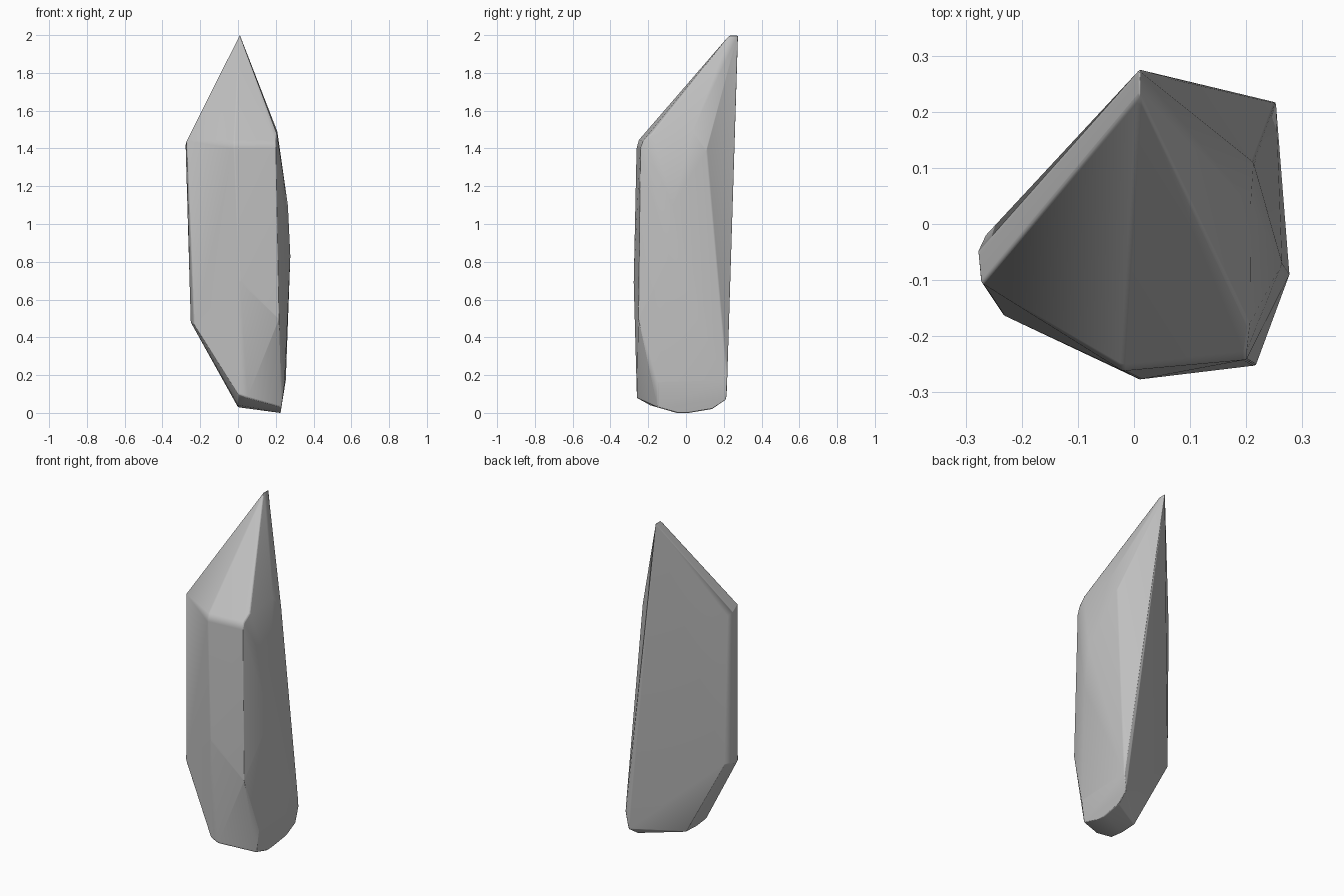
import bpy
import bmesh

cube = bpy.data.objects.get("Cube")
if cube:
    bpy.data.objects.remove(cube, do_unlink=True)

# Corners of the faceted shard, grouped by region
tip = [(0.01, 0.275, 2.0), (0.01, 0.23, 2.0)]
shoulder = [(-0.264, -0.02, 1.40), (-0.278, -0.05, 1.42), (-0.272, -0.105, 1.44),
            (-0.02, -0.262, 1.40), (-0.02, -0.25, 1.445), (0.2, -0.242, 1.40),
            (0.2, -0.228, 1.44), (0.206, -0.18, 1.48), (0.208, 0.035, 1.49),
            (0.213, 0.11, 1.39)]
waist = [(0.01, -0.277, 0.7), (0.217, -0.252, 0.5), (0.264, -0.07, 1.1),
         (0.277, -0.09, 0.83), (-0.234, -0.162, 0.47), (-0.25, -0.1, 0.48),
         (-0.25, -0.012, 0.5)]
foot = [(0.0, -0.257, 0.1), (0.05, -0.26, 0.08), (0.0, -0.19, 0.04),
        (0.0, -0.1, 0.03), (0.0, 0.0, 0.035), (0.247, -0.15, 0.16),
        (0.253, 0.218, 0.17), (0.235, 0.214, 0.07), (0.23, -0.15, 0.03),
        (0.225, -0.05, 0.0), (0.222, 0.02, 0.0), (0.227, 0.14, 0.02)]

# Wrap the corners in a closed convex skin
bm = bmesh.new()
for co in tip + shoulder + waist + foot:
    bm.verts.new(co)
bmesh.ops.convex_hull(bm, input=bm.verts)
loose = [v for v in bm.verts if not v.link_faces]
bmesh.ops.delete(bm, geom=loose, context="VERTS")
bmesh.ops.dissolve_limit(bm, angle_limit=0.03, verts=bm.verts, edges=bm.edges)
bmesh.ops.recalc_face_normals(bm, faces=bm.faces)
mesh = bpy.data.meshes.new("crystal_shard")
bm.to_mesh(mesh)
bm.free()

shard = bpy.data.objects.new("crystal_shard", mesh)
bpy.context.collection.objects.link(shard)

# Plain grey stone
stone = bpy.data.materials.new("grey_stone")
stone.use_nodes = True
colour = (0.53, 0.53, 0.53, 1.0)
stone.diffuse_color = colour
stone.node_tree.nodes["Principled BSDF"].inputs["Base Color"].default_value = colour
mesh.materials.append(stone)

# Softly worn edges with flat-looking facets
bpy.context.view_layer.objects.active = shard
shard.select_set(True)
bevel = shard.modifiers.new("worn_edges", "BEVEL")
bevel.width = 0.005
bevel.segments = 2
bevel.angle_limit = 0.45
bpy.ops.object.shade_smooth_by_angle(angle=0.6)
shard.modifiers.new("facet_normals", "WEIGHTED_NORMAL").keep_sharp = True
